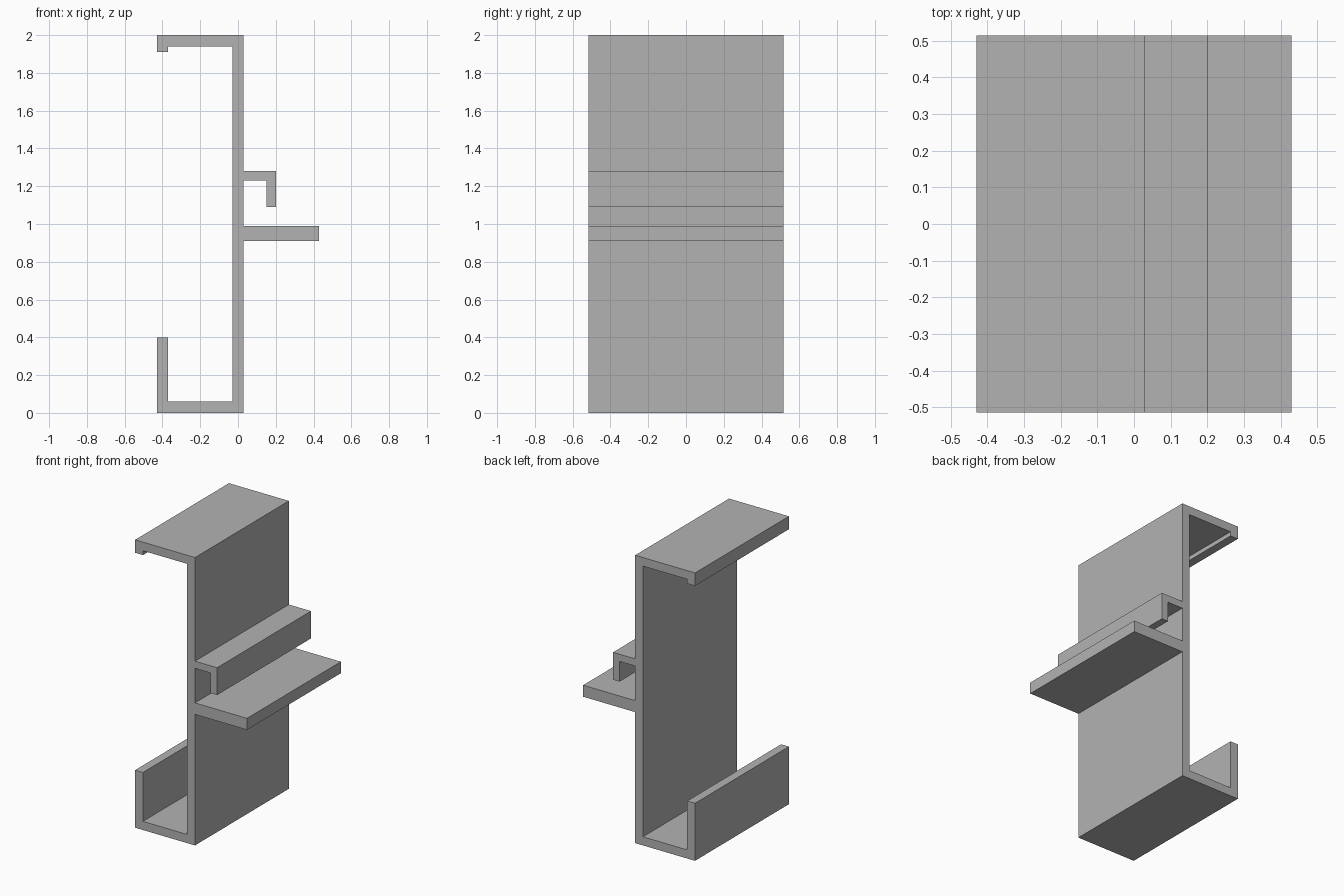
import bpy
import bmesh

cube = bpy.data.objects.get("Cube")
if cube:
    bpy.data.objects.remove(cube, do_unlink=True)

HALF_DEPTH = 0.515

grey = bpy.data.materials.new("plain grey")
grey.use_nodes = True
colour = (0.45, 0.45, 0.45, 1)
grey.diffuse_color = colour
grey.node_tree.nodes["Principled BSDF"].inputs["Base Color"].default_value = colour

# Cross-section in x and z, anticlockwise from the bottom left corner
outline = [
    # floor and outer face of the web
    (-0.43, 0), (0.03, 0),
    # flat shelf
    (0.03, 0.91), (0.43, 0.91), (0.43, 0.99), (0.03, 0.99),
    # small downturned hook
    (0.03, 1.23), (0.15, 1.23), (0.15, 1.09), (0.2, 1.09), (0.2, 1.28), (0.03, 1.28),
    # top flange with short lip
    (0.03, 2), (-0.43, 2), (-0.43, 1.91), (-0.37, 1.91), (-0.37, 1.94), (-0.03, 1.94),
    # inner face of the web and upturned bottom lip
    (-0.03, 0.06), (-0.37, 0.06), (-0.37, 0.4), (-0.43, 0.4),
]

# Extrude the section along y
bm = bmesh.new()
face = bm.faces.new([bm.verts.new((x, -HALF_DEPTH, z)) for x, z in outline])
result = bmesh.ops.extrude_face_region(bm, geom=[face], use_keep_orig=True)
moved = [v for v in result["geom"] if isinstance(v, bmesh.types.BMVert)]
bmesh.ops.translate(bm, verts=moved, vec=(0, 2 * HALF_DEPTH, 0))
bmesh.ops.recalc_face_normals(bm, faces=bm.faces)

mesh = bpy.data.meshes.new("extruded_rail")
bm.to_mesh(mesh)
bm.free()
mesh.materials.append(grey)
rail = bpy.data.objects.new("extruded_rail", mesh)
bpy.context.collection.objects.link(rail)
